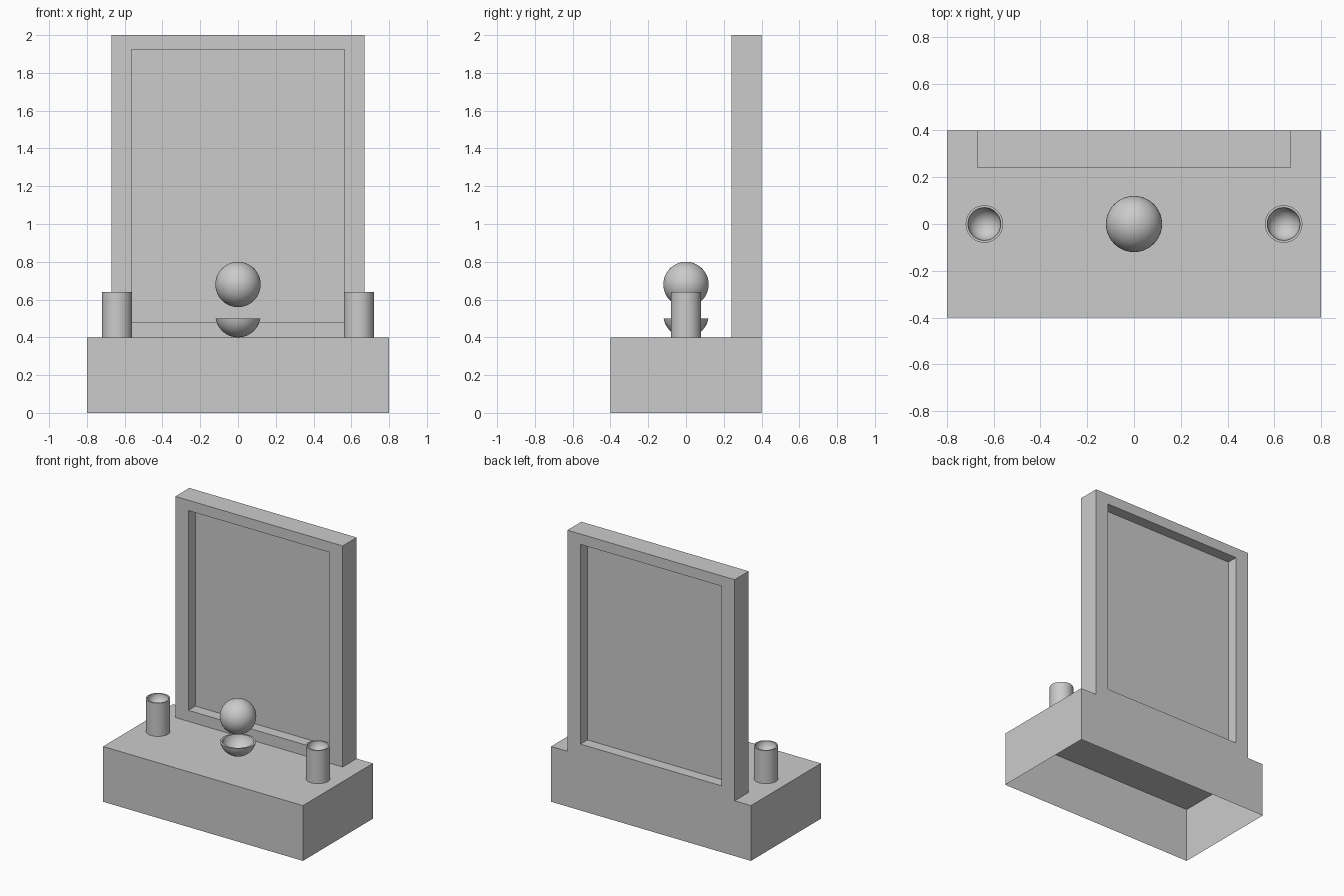
import bpy, bmesh, math

if "Cube" in bpy.data.objects:
    bpy.data.objects.remove(bpy.data.objects["Cube"])


def finish(bm, name, smooth=False):
    bmesh.ops.recalc_face_normals(bm, faces=bm.faces)
    mesh = bpy.data.meshes.new(name)
    bm.to_mesh(mesh)
    bm.free()
    obj = bpy.data.objects.new(name, mesh)
    bpy.context.collection.objects.link(obj)
    if smooth:
        bpy.ops.object.select_all(action='DESELECT')
        obj.select_set(True)
        bpy.context.view_layer.objects.active = obj
        bpy.ops.object.shade_smooth_by_angle(angle=math.radians(35))
    return obj


def arc(radius, cz, a0, a1, n=12):
    """Profile points (r, z) on a circle; angle measured from straight down."""
    angles = [math.radians(a0 + (a1 - a0) * i / n) for i in range(n + 1)]
    return [(radius * math.sin(a), cz - radius * math.cos(a)) for a in angles]


def lathe(name, profile, x=0.0, steps=48):
    bm = bmesh.new()
    verts = [bm.verts.new((r, 0, z)) for r, z in profile]
    edges = [bm.edges.new(p) for p in zip(verts, verts[1:])]
    bmesh.ops.spin(bm, geom=verts + edges, cent=(0, 0, 0), axis=(0, 0, 1),
                   angle=2 * math.pi, steps=steps)
    bmesh.ops.remove_doubles(bm, verts=bm.verts, dist=1e-4)
    obj = finish(bm, name, True)
    obj.location.x = x
    return obj


def rect(bm, hx, z0, z1, y):
    return [bm.verts.new((x, y, z)) for x, z in
            ((-hx, z0), (hx, z0), (hx, z1), (-hx, z1))]


# base: hollow shell, open underneath
bm = bmesh.new()
bmesh.ops.create_cube(bm, size=1)
for v in bm.verts:
    v.co = (v.co.x * 1.6, v.co.y * 0.8, (v.co.z + 0.5) * 0.4)
bottom = [f for f in bm.faces if all(v.co.z < 0.01 for v in f.verts)]
bmesh.ops.delete(bm, geom=bottom, context='FACES_ONLY')
base = finish(bm, "base")

# upright frame, rectangular ring section
OUTER, INNER = (0.67, 0.4, 2.0), (0.565, 0.48, 1.925)
bm = bmesh.new()
rings = [rect(bm, *s, y) for s, y in
         ((INNER, 0.24), (OUTER, 0.24), (OUTER, 0.4), (INNER, 0.4))]
for a, b in zip(rings, rings[1:] + rings[:1]):
    for i in range(4):
        j = (i + 1) % 4
        bm.faces.new((a[i], a[j], b[j], b[i]))
finish(bm, "back_frame")

# recessed sheet halfway through the frame
bm = bmesh.new()
bm.faces.new(rect(bm, *INNER, 0.32))
finish(bm, "back_panel")

# floating ball and the bowl beneath it
lathe("ball", arc(0.12, 0.68, 0, 180, 24))
rim_out = math.degrees(math.acos(0.02 / 0.12))
rim_in = math.degrees(math.acos(0.02 / 0.107))
lathe("bowl", arc(0.12, 0.52, 0, rim_out) + arc(0.107, 0.52, rim_in, 0))

# side cups with rounded hollows
cup = [(0, 0.4), (0.08, 0.4), (0.08, 0.64)] + arc(0.07, 0.64, 90, 0)
for side, x in (("left", -0.64), ("right", 0.64)):
    lathe(side + "_cup", cup, x)
